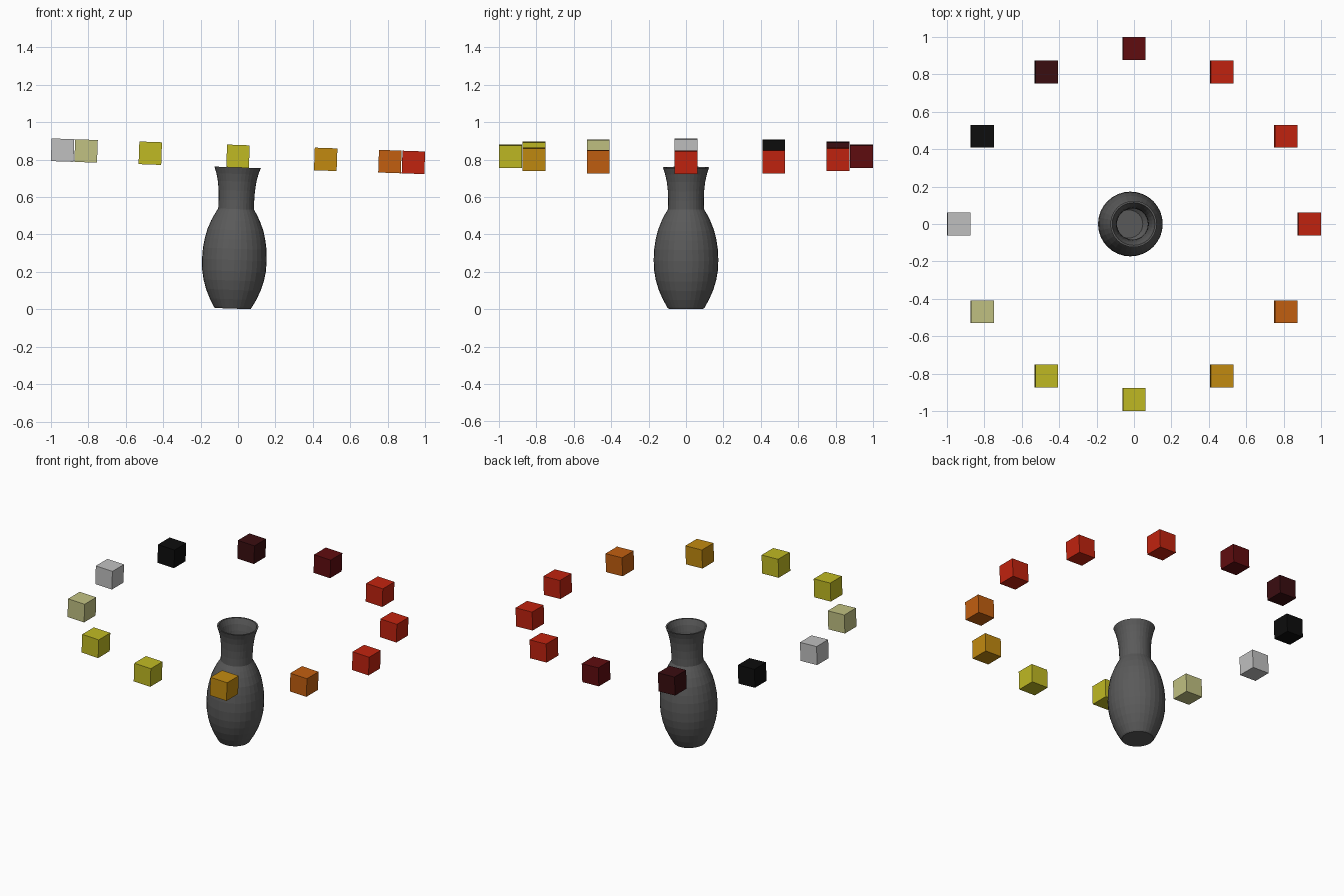
import bpy, bmesh
from math import sin, cos, pi, radians
from mathutils import Matrix

if "Cube" in bpy.data.objects:
    bpy.data.objects.remove(bpy.data.objects["Cube"])

# The whole arrangement leans slightly to +x
LEAN = Matrix.Translation((-0.0285, 0, 0.0034)) @ Matrix.Rotation(radians(2), 4, 'Y')


def linear(v):
    v /= 255
    return v / 12.92 if v < 0.04 else ((v + 0.055) / 1.055) ** 2.4


def material(name, *rgb):
    color = (*[linear(v) for v in rgb], 1)
    mat = bpy.data.materials.new(name)
    mat.use_nodes = True
    mat.diffuse_color = color
    mat.node_tree.nodes["Principled BSDF"].inputs["Base Color"].default_value = color
    return mat


def finish(bm, name, mat, place=Matrix()):
    bmesh.ops.recalc_face_normals(bm, faces=bm.faces)
    mesh = bpy.data.meshes.new(name)
    bm.to_mesh(mesh)
    bm.free()
    mesh.materials.append(mat)
    obj = bpy.data.objects.new(name, mesh)
    obj.matrix_world = LEAN @ place
    bpy.context.collection.objects.link(obj)
    return obj


def lathe(profile, sides):
    """Closed solid of revolution; the first and last rings are capped."""
    bm = bmesh.new()
    rings = [[bm.verts.new((r * cos(2 * pi * i / sides), r * sin(2 * pi * i / sides), z))
              for i in range(sides)] for r, z in profile]
    for low, high in zip(rings, rings[1:]):
        for i in range(sides):
            j = (i + 1) % sides
            bm.faces.new((low[i], low[j], high[j], high[i]))
    bm.faces.new(rings[0][::-1])
    bm.faces.new(rings[-1])
    return bm


grey = material("vase grey", 90, 90, 90)
red = material("red", 193, 35, 15)
dark_red = material("dark red", 96, 12, 15)
maroon = material("maroon", 58, 13, 16)
black = material("black", 13, 13, 13)
silver = material("silver", 192, 192, 192)
khaki = material("khaki", 193, 193, 130)
yellow = material("yellow", 192, 186, 35)
gold = material("gold", 194, 138, 16)
orange = material("orange", 194, 95, 16)

# Vase: outer wall from foot to rim, then inner wall down to the floor
outer = [(0.095, 0), (0.101, 0.008), (0.124, 0.05), (0.146, 0.1), (0.161, 0.15),
         (0.17, 0.2), (0.173, 0.26), (0.17, 0.32), (0.162, 0.37), (0.15, 0.42),
         (0.13, 0.47), (0.112, 0.505), (0.096, 0.532), (0.095, 0.58), (0.097, 0.63),
         (0.103, 0.68), (0.112, 0.72), (0.124, 0.755)]
inner = [(r - 0.012, z) for r, z in reversed(outer[2:-1])]
lathe_profile = outer + [(0.114, 0.755)] + inner + [(0.075, 0.02)]
finish(lathe(lathe_profile, 32), "vase", grey)

# Ring of floating cubes, counter-clockwise from +x
colors = [red, red, red, dark_red, maroon, black,
          silver, khaki, yellow, yellow, gold, orange]
for i, mat in enumerate(colors):
    a = 2 * pi * i / len(colors)
    bm = bmesh.new()
    bmesh.ops.create_cube(bm, size=0.121)
    spot = Matrix.Translation((0.938 * cos(a), 0.938 * sin(a), 0.8145))
    finish(bm, f"ring_cube_{i + 1}", mat, spot)
